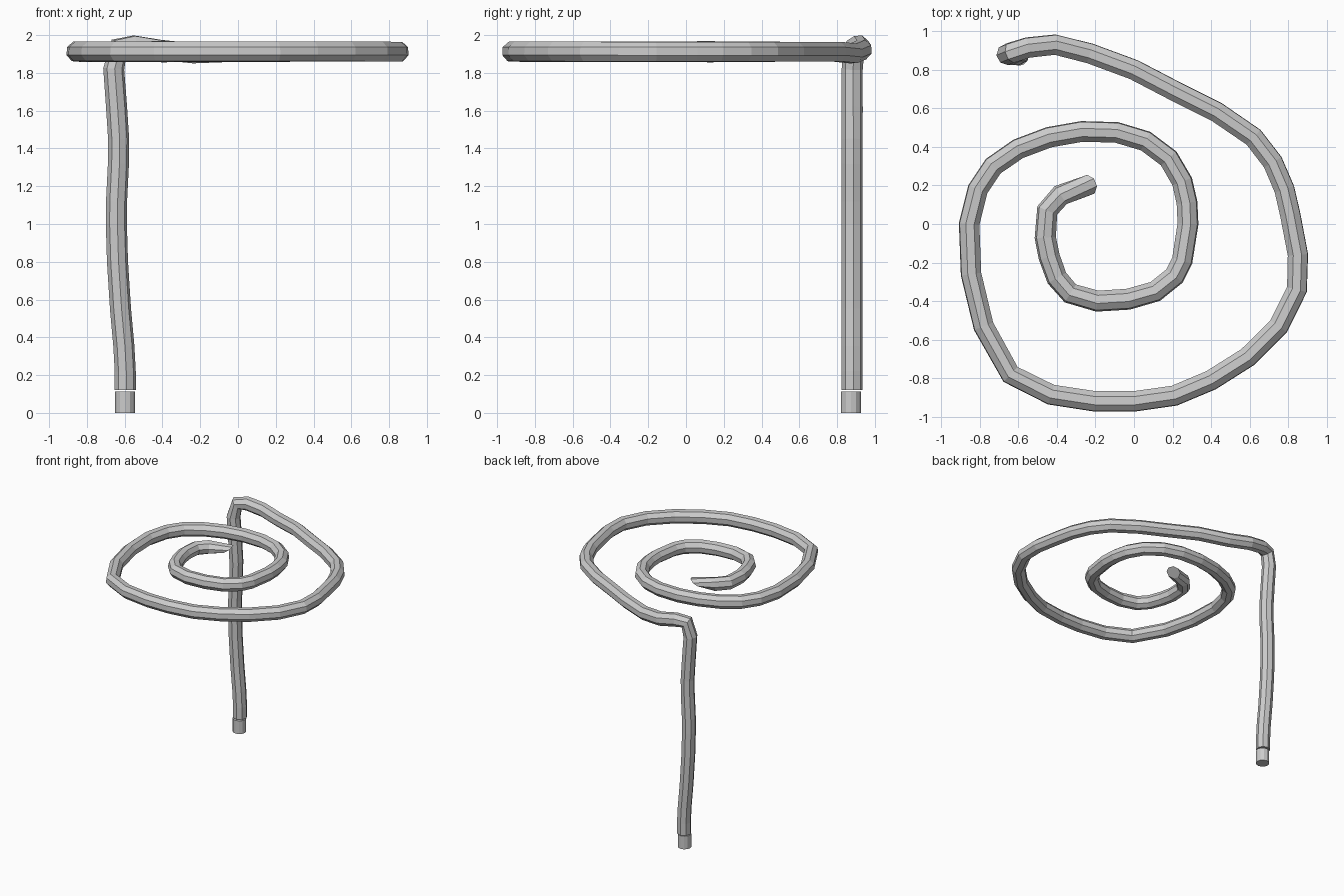
import bpy, bmesh, math
from mathutils import Vector

if "Cube" in bpy.data.objects:
    bpy.data.objects.remove(bpy.data.objects["Cube"])

R = 0.056      # tube radius to the corners
SIDES = 8
Z = 1.912      # height of the spiral

# spiral plan, from inner tip outwards
spiral = [(-.24, .20), (-.38, .15), (-.45, .07), (-.46, -.07), (-.44, -.17), (-.40, -.28),
          (-.33, -.36), (-.19, -.40), (-.03, -.39), (.11, -.35), (.21, -.27), (.25, -.19),
          (.28, 0), (.275, .11), (.25, .22), (.18, .34), (.06, .43), (-.09, .475),
          (-.27, .48), (-.44, .45), (-.60, .39), (-.73, .30), (-.81, .18), (-.855, 0),
          (-.845, -.26), (-.78, -.53), (-.64, -.78), (-.43, -.885), (-.20, -.92), (0, -.92),
          (.21, -.89), (.40, -.81), (.59, -.69), (.75, -.53), (.845, -.34), (.85, -.16),
          (.81, .05), (.78, .18), (.72, .32), (.62, .45), (.43, .58), (.23, .68), (0, .80)]
# bend at the top of the stem, then stem going down (x, z)
bend = [(-.23, .885, 1.903), (-.41, .93, 1.922), (-.55, .915, 1.945), (-.63, .89, 1.935)]
stem = [(-.658, 1.82), (-.643, 1.62), (-.632, 1.45), (-.633, 1.32), (-.643, 1.12), (-.644, 1.0),
        (-.638, .80), (-.622, .55), (-.604, .35), (-.597, .22), (-.597, .12)]

path = [Vector((x, y, Z)) for x, y in spiral]
path += [Vector(p) for p in bend]
path += [Vector((x, .88, z)) for x, z in stem]


def sweep(name, pts, start_dir):
    """Sweep a polygon along pts with capped ends."""
    bm = bmesh.new()
    rings, up = [], Vector((0, 0, 1))
    for i, p in enumerate(pts):
        a = (p - pts[i - 1]).normalized() if i else start_dir
        b = (pts[i + 1] - p).normalized() if i < len(pts) - 1 else Vector((0, 0, -1))
        t = start_dir if i == 0 else (b if i == len(pts) - 1 else (a + b).normalized())
        up = (up - t * up.dot(t)).normalized()
        side = t.cross(up)
        ring = []
        for k in range(SIDES):
            g = 2 * math.pi * (k + .5) / SIDES
            ring.append(bm.verts.new(p + R * (math.cos(g) * up + math.sin(g) * side)))
        rings.append(ring)
    for r, s in zip(rings, rings[1:]):
        for k in range(SIDES):
            j = (k + 1) % SIDES
            bm.faces.new((r[k], r[j], s[j], s[k]))
    bm.faces.new(rings[0])
    bm.faces.new(rings[-1])
    bmesh.ops.recalc_face_normals(bm, faces=bm.faces)
    me = bpy.data.meshes.new(name)
    bm.to_mesh(me)
    bm.free()
    ob = bpy.data.objects.new(name, me)
    bpy.context.collection.objects.link(ob)
    return ob


# curled tendril with its slanted tip
sweep("spiral_stem", path, Vector((-.5, -.2, .8)).normalized())

# short foot below the stem
bpy.ops.mesh.primitive_cylinder_add(vertices=12, radius=.053, depth=.112,
                                    location=(-.598, .873, .056))
bpy.context.object.name = "stem_foot"
